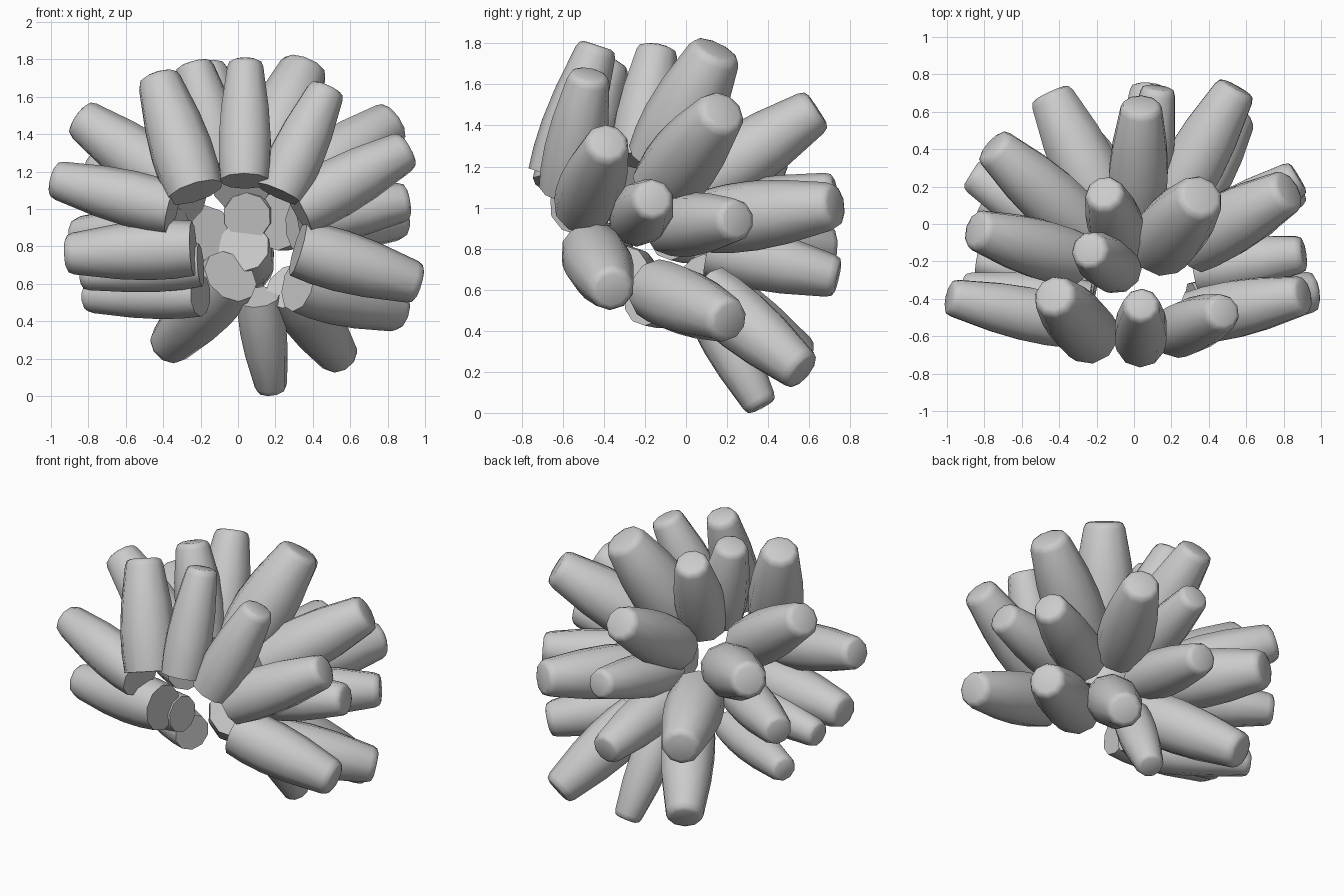
import bpy, bmesh, math
from mathutils import Vector

if "Cube" in bpy.data.objects:
    bpy.data.objects.remove(bpy.data.objects["Cube"])

grey = bpy.data.materials.new("soft_grey")
grey.diffuse_color = (0.6, 0.6, 0.6, 1)
grey.use_nodes = True
grey.node_tree.nodes["Principled BSDF"].inputs["Base Color"].default_value = grey.diffuse_color

SIDES = 10
# outline along a finger: (fraction of length, fraction of thickness)
PROFILE = [(0, 0.92), (0.16, 0.99), (0.36, 1.0), (0.6, 0.92),
           (0.94, 0.70), (0.985, 0.62), (1.0, 0.48)]


def finger(name, base, tip, radius):
    """Tapered round finger with a flat root and softly rounded end."""
    base, tip = Vector(base), Vector(tip)
    axis = tip - base
    turn = axis.to_track_quat('Z', 'Y')
    bm = bmesh.new()
    rings = []
    for t, w in PROFILE:
        ring = []
        for i in range(SIDES):
            a = 2 * math.pi * (i + 0.5) / SIDES
            p = Vector((math.cos(a), math.sin(a), 0)) * radius * w
            ring.append(bm.verts.new(base + axis * t + turn @ p))
        rings.append(ring)
    for lo, hi in zip(rings, rings[1:]):
        for i in range(SIDES):
            j = (i + 1) % SIDES
            bm.faces.new((lo[i], lo[j], hi[j], hi[i]))
    bm.faces.new(rings[0][::-1])
    bm.faces.new(rings[-1])
    mesh = bpy.data.meshes.new(name)
    bm.to_mesh(mesh)
    bm.free()
    mesh.materials.append(grey)
    ob = bpy.data.objects.new(name, mesh)
    bpy.context.collection.objects.link(ob)
    bpy.ops.object.select_all(action='DESELECT')
    ob.select_set(True)
    bpy.context.view_layer.objects.active = ob
    bpy.ops.object.shade_smooth_by_angle(angle=math.radians(50))


# front rim: root, end, thickness
RIM = [
    ((-.35, -.53, 1.0), (-.99, -.39, 1.16), .15),
    ((-.24, -.45, .79), (-.92, -.36, .76), .16),
    ((-.23, -.60, 1.09), (-.43, -.38, 1.71), .17),
    ((.035, -.64, 1.15), (.04, -.43, 1.79), .145),
    ((.22, -.58, 1.08), (.48, -.47, 1.65), .15),
    ((.32, -.50, 1.0), (.91, -.38, 1.32), .16),
    ((.32, -.46, .79), (.97, -.36, .60), .165),
]
for n, (root, end, thick) in enumerate(RIM, 1):
    finger(f"rim_finger_{n}", root, end, thick)

# lower and hanging fingers
LOWER = [
    ((-.20, -.20, .54), (-.81, .12, .53), .125),
    ((-.20, -.30, .70), (-.84, -.20, .65), .125),
    ((.32, -.15, .60), (.87, .21, .45), .165),
    ((.28, .10, .59), (.55, .57, .20), .16),
    ((.11, .10, .53), (.18, .37, .03), .125),
    ((-.04, .02, .64), (-.38, .56, .26), .17),
]
for n, (root, end, thick) in enumerate(LOWER, 1):
    finger(f"lower_finger_{n}", root, end, thick)

# upper and back fingers: end, thickness; the roots lie on a small inner shell
CROWN = [
    ((-.85, -.03, 1.49), .165),
    ((-.24, -.14, 1.78), .15),
    ((-.16, .17, 1.76), .155),
    ((.36, .15, 1.77), .19),
    ((.83, .18, 1.47), .18),
    ((.04, .64, 1.48), .165),
    ((-.76, .42, 1.23), .17),
    ((-.87, .27, .86), .145),
    ((-.45, .70, .80), .18),
    ((.55, .73, 1.01), .17),
    ((.13, .73, 1.08), .14),
    ((.08, .74, .66), .15),
    ((.88, .25, .94), .155),
    ((.91, -.16, 1.04), .15),
]
for n, ((x, y, z), thick) in enumerate(CROWN, 1):
    root = (.37 * x, .4 * y - .18, .38 * z + .55)
    finger(f"crown_finger_{n}", root, (x, y, z), thick)
